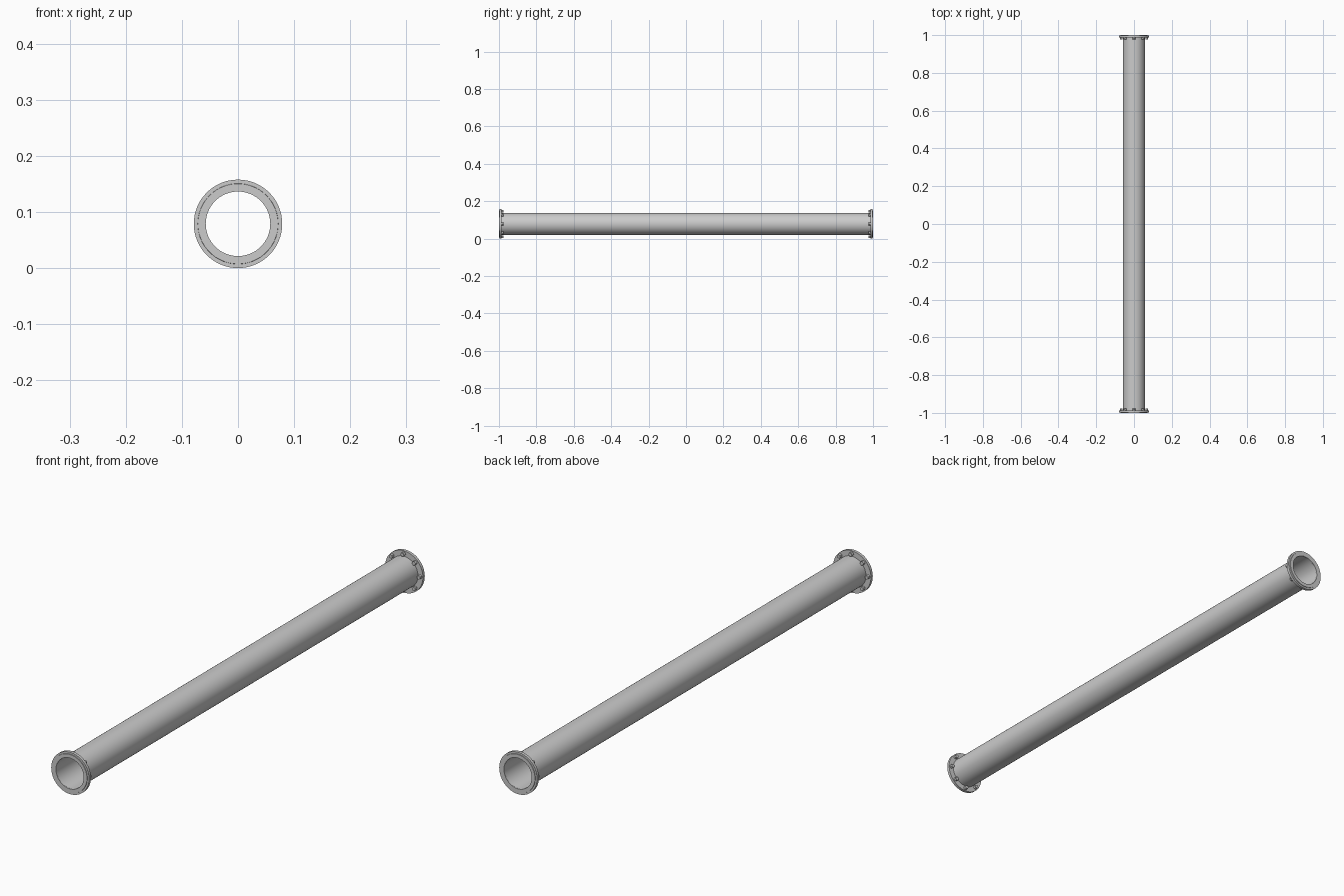
import bpy, bmesh, math
from mathutils import Matrix, Vector

if "Cube" in bpy.data.objects:
    bpy.data.objects.remove(bpy.data.objects["Cube"])

CZ = 0.0788      # axis height
SEG = 64


def finish(name, bm):
    bmesh.ops.recalc_face_normals(bm, faces=bm.faces)
    mesh = bpy.data.meshes.new(name)
    bm.to_mesh(mesh)
    bm.free()
    ob = bpy.data.objects.new(name, mesh)
    bpy.context.collection.objects.link(ob)
    bpy.context.view_layer.objects.active = ob
    ob.select_set(True)
    bpy.ops.object.shade_smooth_by_angle(angle=math.radians(30))
    ob.select_set(False)
    return ob


def revolve(name, profile):
    """Spin a closed (radius, y) profile around the pipe axis."""
    bm = bmesh.new()
    rings = []
    for i in range(SEG):
        a = 2 * math.pi * i / SEG
        rings.append([bm.verts.new((r * math.cos(a), y, CZ + r * math.sin(a)))
                      for r, y in profile])
    n = len(profile)
    for i in range(SEG):
        p, q = rings[i], rings[(i + 1) % SEG]
        for j in range(n):
            k = (j + 1) % n
            bm.faces.new((p[j], p[k], q[k], q[j]))
    return finish(name, bm)


def bolt(name, angle, side):
    """Hexagonal bolt head on the inner face of a flange."""
    bm = bmesh.new()
    pos = Vector((0.068 * math.cos(angle), side * 0.982, CZ + 0.068 * math.sin(angle)))
    m = (Matrix.Translation(pos) @ Matrix.Rotation(-angle, 4, 'Y')
         @ Matrix.Rotation(math.pi / 2, 4, 'X'))
    bmesh.ops.create_cone(bm, cap_ends=True, segments=6, radius1=0.0075,
                          radius2=0.0075, depth=0.012, matrix=m)
    return finish(name, bm)


# Long thin-walled tube
revolve("pipe", [(0.0582, -0.998), (0.0582, 0.998), (0.0575, 0.998), (0.0575, -0.998)])

# Flange with a slightly stepped sealing face, and its bolts, at each end
for side, end in ((-1, "front"), (1, "back")):
    prof = [(0.0578, 1.0), (0.0714, 1.0), (0.0718, 0.998), (0.0788, 0.998),
            (0.0788, 0.987), (0.0578, 0.987)]
    revolve(end + "_flange", [(r, side * y) for r, y in prof])
    for i in range(8):
        bolt(f"{end}_bolt_{i + 1}", i * math.pi / 4, side)
